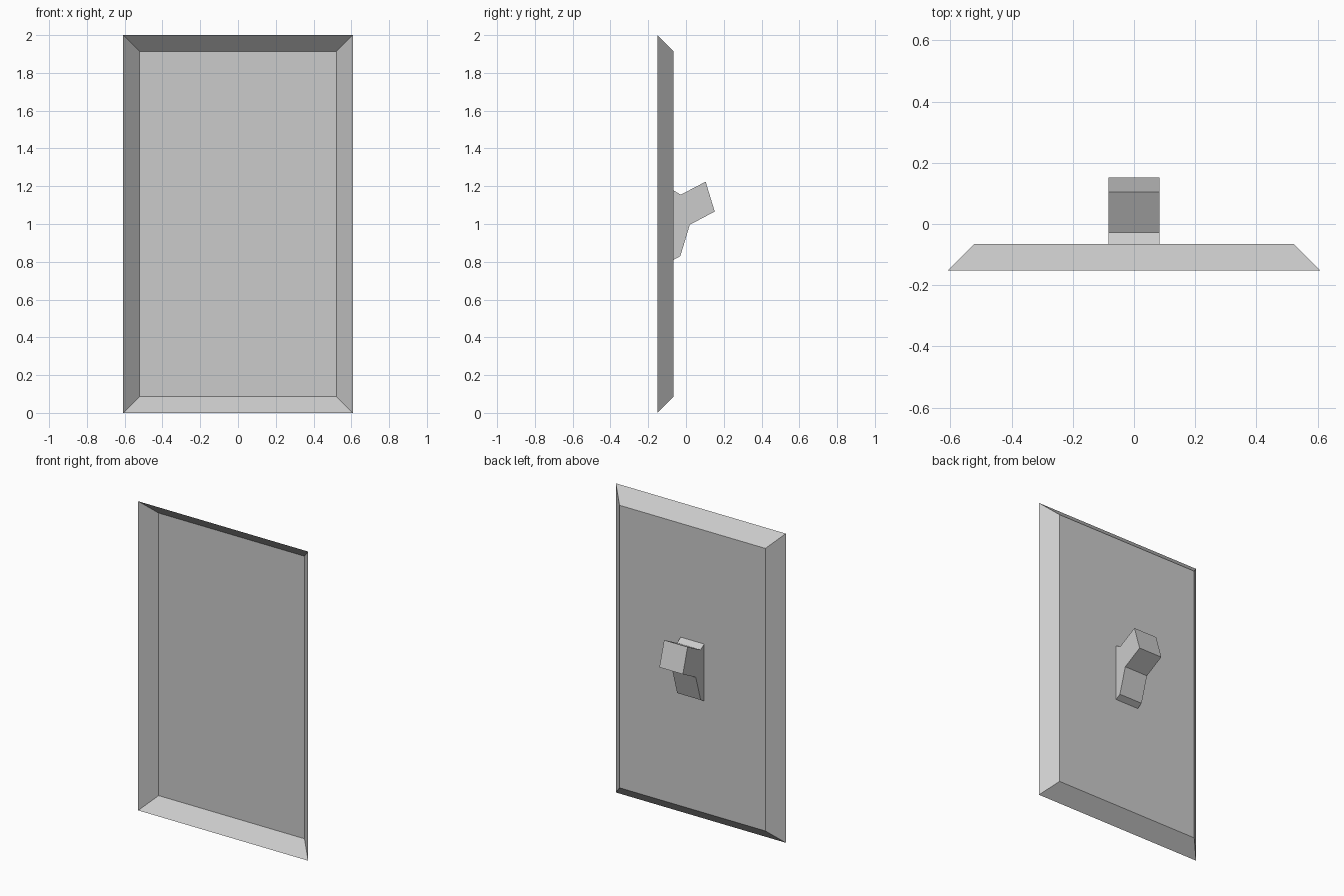
import bpy, bmesh

if "Cube" in bpy.data.objects:
    bpy.data.objects.remove(bpy.data.objects["Cube"])


def finish(bm, name):
    mesh = bpy.data.meshes.new(name)
    bm.to_mesh(mesh)
    bm.free()
    obj = bpy.data.objects.new(name, mesh)
    bpy.context.collection.objects.link(obj)
    return obj


def rectangle(bm, half_x, z0, z1, y):
    return [bm.verts.new(p) for p in
            ((-half_x, y, z0), (half_x, y, z0), (half_x, y, z1), (-half_x, y, z1))]


# cover plate: a thin dish with bevelled walls, open at the front
BACK_Y = -0.066
bm = bmesh.new()
rim = rectangle(bm, 0.608, 0.0, 2.0, -0.152)
panel = rectangle(bm, 0.522, 0.086, 1.914, BACK_Y)
bm.faces.new(panel[::-1])
for i in range(4):
    j = (i + 1) % 4
    bm.faces.new((rim[j], rim[i], panel[i], panel[j]))
bmesh.ops.recalc_face_normals(bm, faces=bm.faces)
finish(bm, "cover_plate")

# toggle lever: side profile (y, z) extruded across x, open against the plate
profile = [(BACK_Y, 1.178), (-0.028, 1.155), (0.104, 1.224), (0.152, 1.066),
           (0.02, 0.996), (-0.03, 0.83), (BACK_Y, 0.81)]
HALF_WIDTH = 0.084
bm = bmesh.new()
left, right = ([bm.verts.new((x, y, z)) for y, z in profile]
               for x in (-HALF_WIDTH, HALF_WIDTH))
bm.faces.new(left)
bm.faces.new(right[::-1])
for i in range(len(profile) - 1):
    bm.faces.new((left[i + 1], left[i], right[i], right[i + 1]))
bmesh.ops.recalc_face_normals(bm, faces=bm.faces)
finish(bm, "toggle_lever")
